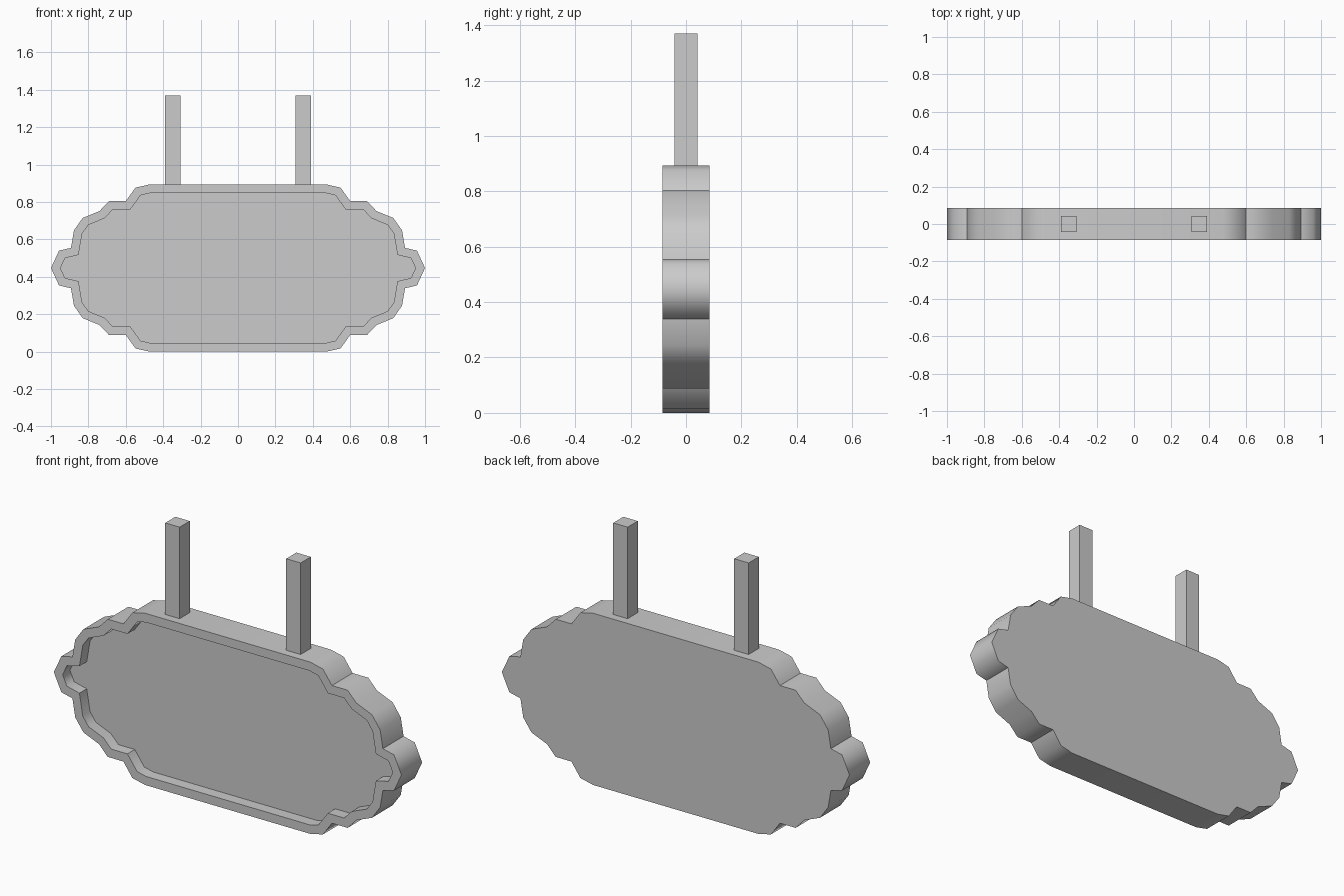
import bpy, bmesh
from math import radians

if "Cube" in bpy.data.objects:
    bpy.data.objects.remove(bpy.data.objects["Cube"])

W = 0.085      # half thickness
MID = 0.4465   # half height
RIM = 0.046    # rim width
RECESS = 0.06  # depth of the front panel

# Scalloped outline, one quadrant (x, height above middle), tip to top
QUAD = [(0.957, 0.093), (0.893, 0.108), (0.877, 0.202), (0.83, 0.268),
        (0.74, 0.305), (0.69, 0.358), (0.60, 0.358), (0.548, 0.43), (0.475, 0.4465)]


def finish(bm, name):
    bmesh.ops.recalc_face_normals(bm, faces=bm.faces)
    mesh = bpy.data.meshes.new(name)
    bm.to_mesh(mesh)
    bm.free()
    obj = bpy.data.objects.new(name, mesh)
    bpy.context.collection.objects.link(obj)
    return obj


# Sign board: extruded outline with a recessed front panel
upper = [(1.0, 0.0)] + QUAD + [(-x, z) for x, z in reversed(QUAD)] + [(-1.0, 0.0)]
outline = upper + [(x, -z) for x, z in reversed(upper[1:-1])]
bm = bmesh.new()
back = bm.faces.new([bm.verts.new((x, W, MID + z)) for x, z in outline])
ext = bmesh.ops.extrude_face_region(bm, geom=[back], use_keep_orig=True)
front_verts = [g for g in ext["geom"] if isinstance(g, bmesh.types.BMVert)]
bmesh.ops.translate(bm, verts=front_verts, vec=(0, -2 * W, 0))
bmesh.ops.recalc_face_normals(bm, faces=bm.faces)
front = next(f for f in bm.faces if all(v.co.y < 0 for v in f.verts))
bmesh.ops.inset_region(bm, faces=[front], thickness=RIM, use_even_offset=True)
ext = bmesh.ops.extrude_face_region(bm, geom=[front])
bmesh.ops.translate(bm, vec=(0, RECESS, 0),
                    verts=[g for g in ext["geom"] if isinstance(g, bmesh.types.BMVert)])
if front.is_valid:
    bmesh.ops.delete(bm, geom=[front], context='FACES_ONLY')
board = finish(bm, "sign_board")
bpy.ops.object.select_all(action='DESELECT')
board.select_set(True)
bpy.context.view_layer.objects.active = board
bpy.ops.object.shade_smooth_by_angle(angle=radians(54))

# Square hanging posts
for name, x in (("left_post", -0.348), ("right_post", 0.348)):
    bm = bmesh.new()
    bmesh.ops.create_cube(bm, size=1)
    bmesh.ops.scale(bm, vec=(0.083, 0.083, 0.478), verts=bm.verts)
    bmesh.ops.translate(bm, vec=(x, 0, 1.13), verts=bm.verts)
    finish(bm, name)
